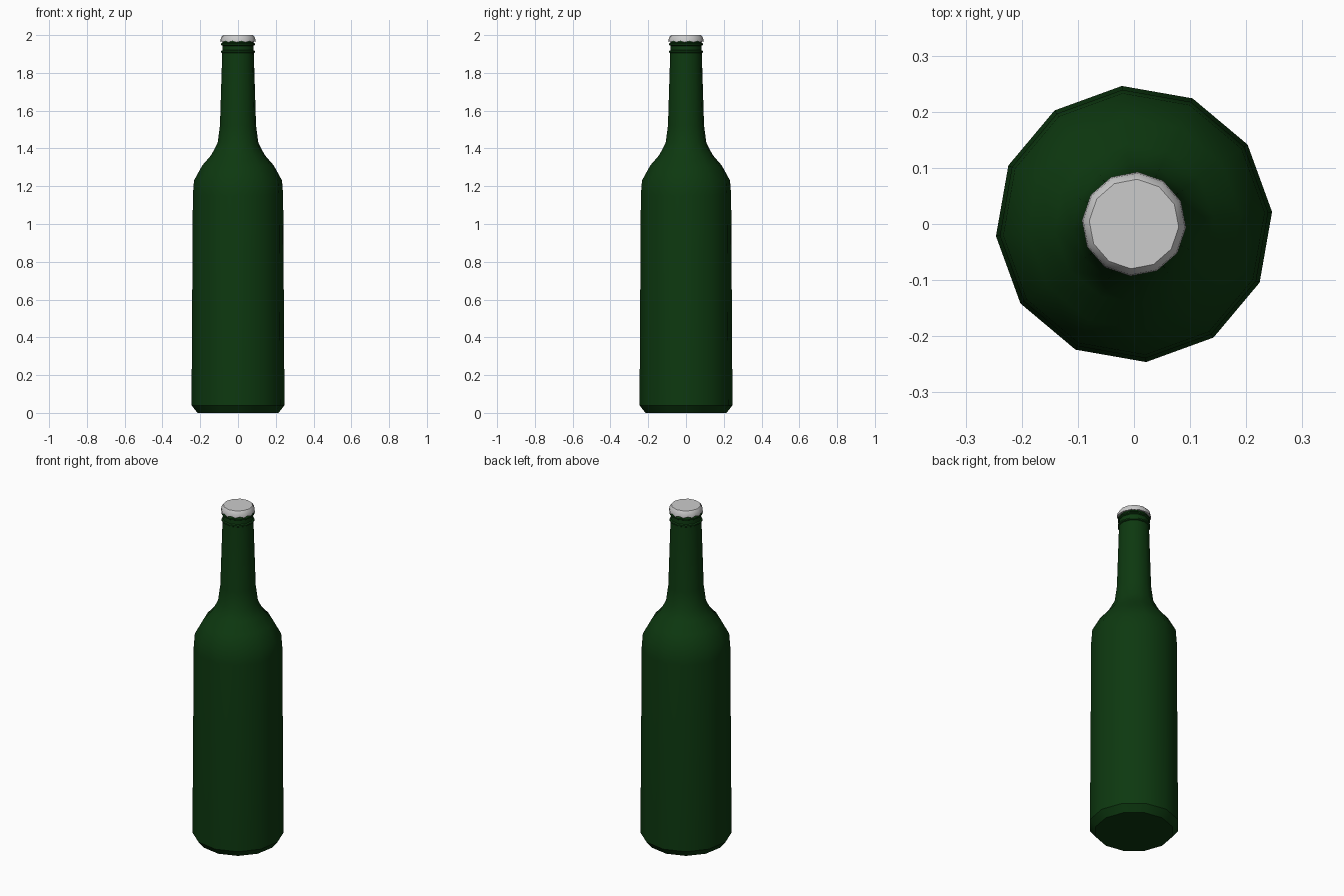
import bpy, bmesh, math

cube = bpy.data.objects.get("Cube")
if cube:
    bpy.data.objects.remove(cube)


def material(name, rgb):
    m = bpy.data.materials.new(name)
    m.use_nodes = True
    m.diffuse_color = (*rgb, 1)
    m.node_tree.nodes["Principled BSDF"].inputs["Base Color"].default_value = (*rgb, 1)
    return m


def lathe(name, profile, sides, turn, mat, crimp=0.0, flat=False):
    """Spin a (radius, height) profile into a closed solid; crimp waves the lowest ring."""
    bm = bmesh.new()
    rings = []
    for row, (r, z) in enumerate(profile):
        ring = []
        for i in range(sides):
            a = math.radians(turn) + math.tau * i / sides
            odd = i % 2
            # Odd points sit on the chord between their neighbours
            radius = r * math.cos(math.tau / sides) if flat and odd else r
            drop = crimp * odd if row == 0 else 0
            ring.append(bm.verts.new((radius * math.cos(a), radius * math.sin(a), z + drop)))
        rings.append(ring)
    for low, high in zip(rings, rings[1:]):
        for i in range(sides):
            j = (i + 1) % sides
            bm.faces.new((low[i], low[j], high[j], high[i]))
    bm.faces.new(rings[0][::-1])
    bm.faces.new(rings[-1])
    mesh = bpy.data.meshes.new(name)
    bm.to_mesh(mesh)
    bm.free()
    mesh.materials.append(mat)
    ob = bpy.data.objects.new(name, mesh)
    bpy.context.collection.objects.link(ob)
    bpy.ops.object.select_all(action="DESELECT")
    ob.select_set(True)
    bpy.context.view_layer.objects.active = ob
    bpy.ops.object.shade_smooth_by_angle(angle=math.radians(35))
    return ob


green = material("dark green glass", (0.004, 0.04, 0.005))
grey = material("pale metal", (0.6, 0.6, 0.6))

# Glass: chamfered base, slightly tapered body, shoulder and neck
lathe("bottle_body", [
    (0.215, 0), (0.247, 0.04), (0.24, 1.15), (0.234, 1.23), (0.19, 1.31),
    (0.142, 1.365), (0.108, 1.43), (0.096, 1.52), (0.084, 1.9), (0.08, 1.97),
], 12, 5, green)

# Lip rings under the cap
for label, z in (("lower", 1.912), ("upper", 1.952)):
    lathe(label + "_lip_ring", [
        (0.08, z - 0.01), (0.09, z - 0.004), (0.09, z + 0.004), (0.08, z + 0.01),
    ], 12, 5, green)

# Crown cap with a crimped skirt
lathe("bottle_cap", [(0.093, 1.962), (0.091, 1.985), (0.08, 2)],
      24, -4, grey, crimp=0.006, flat=True)
